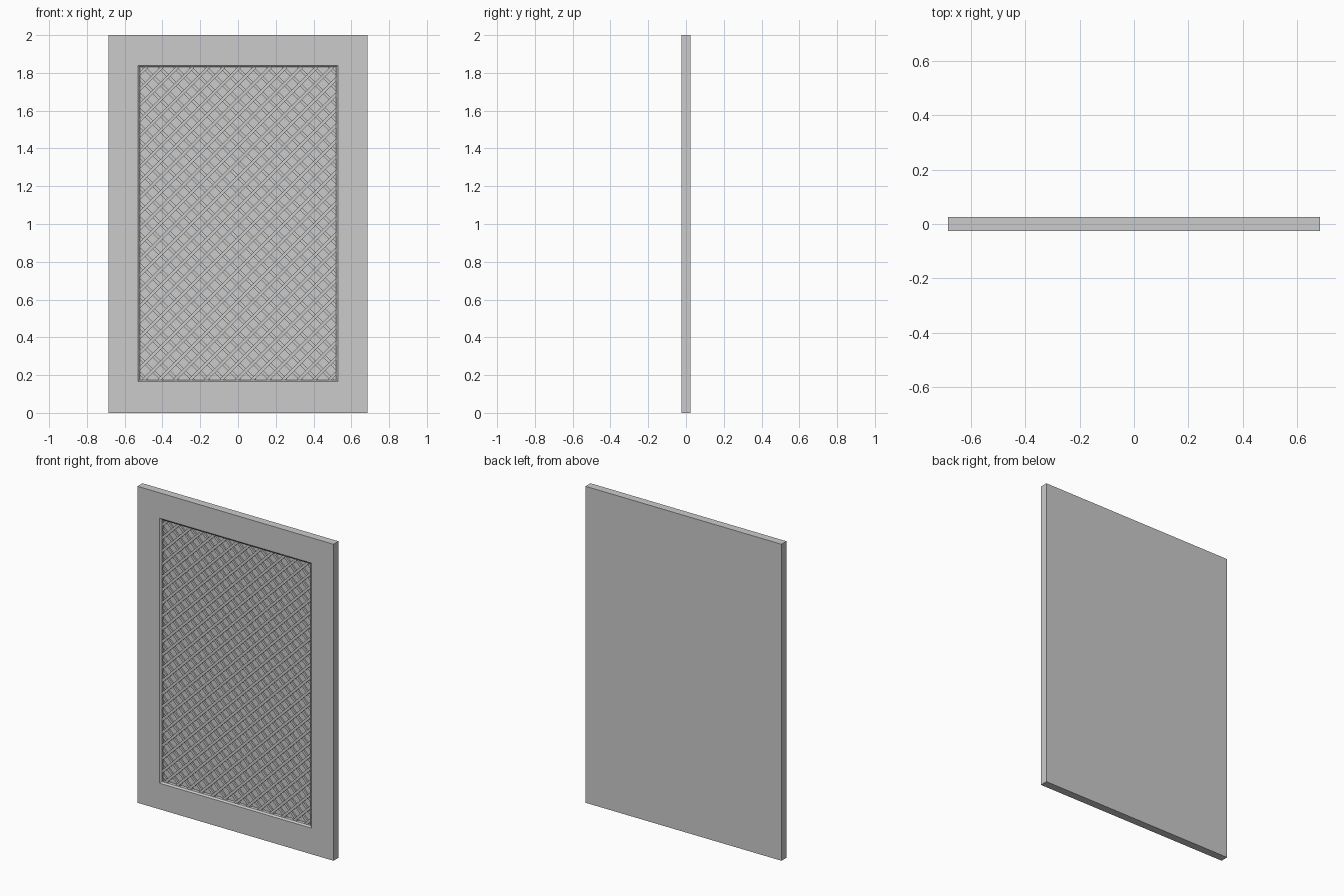
import bpy, bmesh, math
from mathutils import Matrix, Vector

if "Cube" in bpy.data.objects:
    bpy.data.objects.remove(bpy.data.objects["Cube"])

W, H, T = 0.685, 2.0, 0.025          # half width, height, half thickness
OX, Z0, Z1 = 0.53, 0.165, 1.84       # recess opening
FLOOR = 0.003                        # y of recess floor
PITCH, BAR = 0.082, 0.016


def finish(bm, name):
    bmesh.ops.recalc_face_normals(bm, faces=bm.faces[:])
    me = bpy.data.meshes.new(name)
    bm.to_mesh(me)
    bm.free()
    ob = bpy.data.objects.new(name, me)
    bpy.context.collection.objects.link(ob)
    return ob


# Framed panel: nested rectangular loops from back face to recess floor
bm = bmesh.new()


def loop(hx, za, zb, y):
    return [bm.verts.new(p) for p in ((-hx, y, za), (hx, y, za), (hx, y, zb), (-hx, y, zb))]


rings = [loop(W, 0, H, T), loop(W, 0, H, -T), loop(OX, Z0, Z1, -T),
         loop(OX - 0.01, Z0 + 0.01, Z1 - 0.01, -T + 0.008),
         loop(OX - 0.01, Z0 + 0.01, Z1 - 0.01, FLOOR)]
for a, b in zip(rings, rings[1:]):
    for i in range(4):
        j = (i + 1) % 4
        bm.faces.new((a[i], a[j], b[j], b[i]))
bm.faces.new(rings[0])
bm.faces.new(rings[-1])
finish(bm, "framed_panel")


# Diagonal lattice layers, each bar clipped to the opening
def lattice(name, slope, y, depth):
    bm = bmesh.new()
    hx, za, zb = OX - 0.008, Z0 + 0.008, Z1 - 0.008
    zc = (za + zb) / 2
    n = int((zb - za + 2 * hx) / 2 / PITCH) + 1
    for k in range(-n, n + 1):
        c = zc + k * PITCH
        xs = sorted(((za - c) / slope, (zb - c) / slope))
        x0, x1 = max(-hx, xs[0]), min(hx, xs[1])
        if x1 - x0 < 0.01:
            continue
        xm = (x0 + x1) / 2
        m = (Matrix.Translation(Vector((xm, y, c + slope * xm)))
             @ Matrix.Rotation(-math.atan(slope), 4, 'Y')
             @ Matrix.Diagonal(((x1 - x0) * math.hypot(1, slope), depth, BAR, 1)))
        bmesh.ops.create_cube(bm, size=1, matrix=m)
    finish(bm, name)


lattice("lattice_back_bars", -1, -0.002, 0.010)
lattice("lattice_front_bars", 1, -0.012, 0.010)
